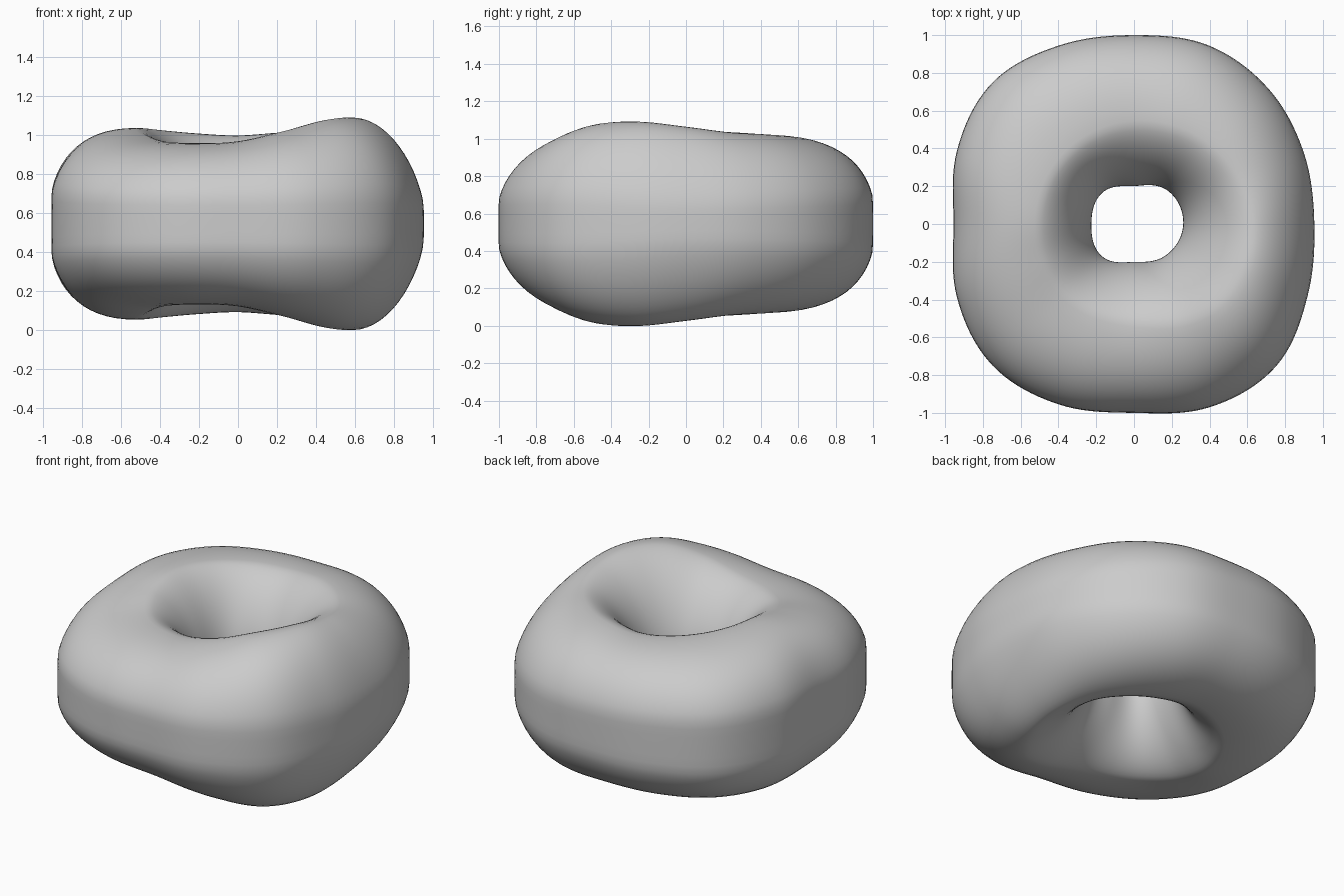
import bpy, bmesh, math

cube = bpy.data.objects.get("Cube")
if cube:
    bpy.data.objects.remove(cube, do_unlink=True)

# Control values at equal angles around the ring, starting at +x
OUTER = [.955, .975, 1.01, 1.025, 1.0, 1.025, 1.06, 1.015, .955, 1.015, 1.06, 1.035, 1.0, 1.05, 1.065, .995]
INNER = [.26, .25, .20, .235, .225, .24, .20, .235]
HEIGHT = [.52, .49, .48, .47, .455, .465, .48, .492, .49, .46, .425, .415, .425, .475, .535, .547]
CREST = [.63, .58, .54, .52, .52, .54, .54, .64]
OUTER_POWER = [1.75, 2.0, 2.3, 2.4, 2.4, 2.3, 2.2, 2.0]
INNER_POWER = 1.65
WALL_OVERSHOOT = 1.035
MIDDLE = .545
AROUND, SECTION = 160, 64


def periodic(values, t):
    """Smooth closed interpolation, t from 0 to 1."""
    n = len(values)
    i = int(t * n)
    f = t * n - i
    a, b, c, d = (values[(i + k) % n] for k in (-1, 0, 1, 2))
    return b + .5 * f * (c - a + f * (2 * a - 5 * b + 4 * c - d + f * (3 * (b - c) + d - a)))


def signed_power(value, power):
    return math.copysign(abs(value) ** power, value)


def section_ring(bm, t):
    """One closed cross-section with a flattened outer wall and a funnel inside."""
    angle = math.tau * t
    crest, height = periodic(CREST, t), periodic(HEIGHT, t)
    ring = []
    for j in range(SECTION):
        phi = math.tau * j / SECTION
        c, s = math.cos(phi), math.sin(phi)
        if c >= 0:
            power = periodic(OUTER_POWER, t)
            reach = min(1, WALL_OVERSHOOT * signed_power(c, 2 / power))
            r = crest + (periodic(OUTER, t) - crest) * reach
        else:
            power = INNER_POWER
            r = crest + (crest - periodic(INNER, t)) * signed_power(c, 2 / power)
        z = MIDDLE + height * signed_power(s, 2 / power)
        ring.append(bm.verts.new((r * math.cos(angle), r * math.sin(angle), z)))
    return ring


# Lumpy ring body
bm = bmesh.new()
rings = [section_ring(bm, i / AROUND) for i in range(AROUND)]
for i, ring in enumerate(rings):
    following = rings[(i + 1) % AROUND]
    for j in range(SECTION):
        k = (j + 1) % SECTION
        bm.faces.new((ring[j], following[j], following[k], ring[k]))
bmesh.ops.recalc_face_normals(bm, faces=bm.faces)
mesh = bpy.data.meshes.new("ring_body")
bm.to_mesh(mesh)
bm.free()
body = bpy.data.objects.new("ring_body", mesh)
bpy.context.collection.objects.link(body)
for polygon in mesh.polygons:
    polygon.use_smooth = True

# Soften the joins between the inner and outer curves
smooth = body.modifiers.new("soften", "SMOOTH")
smooth.factor = .5
smooth.iterations = 3

# Plain grey finish
grey = bpy.data.materials.new("plain_grey")
grey.use_nodes = True
colour = (.6, .6, .6, 1)
grey.diffuse_color = colour
grey.node_tree.nodes["Principled BSDF"].inputs["Base Color"].default_value = colour
mesh.materials.append(grey)
